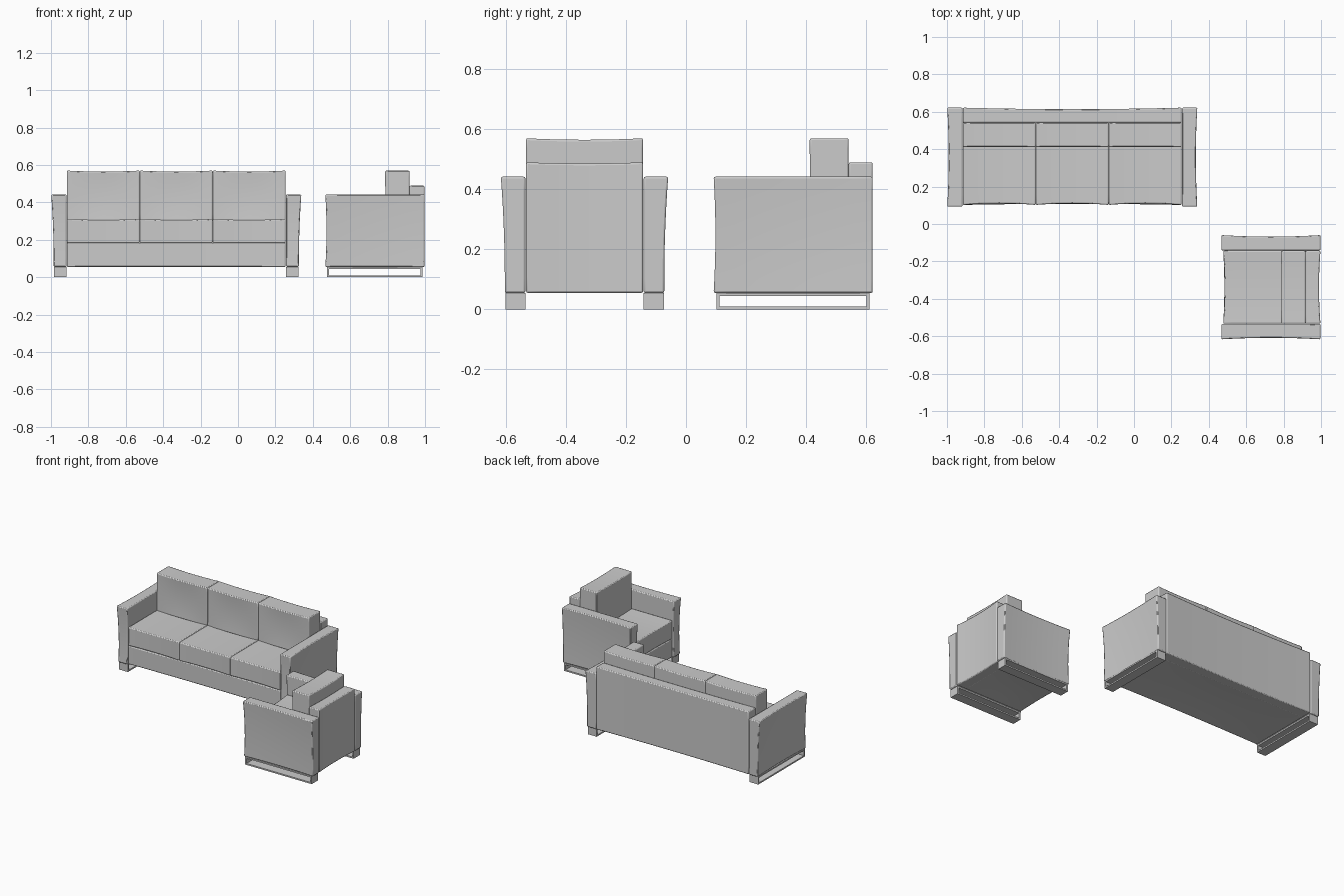
import bpy, bmesh, math
from mathutils import Matrix, Vector

if "Cube" in bpy.data.objects:
    bpy.data.objects.remove(bpy.data.objects["Cube"])

MODULE, ARM, DEPTH, FOOT = 0.39, 0.084, 0.53, 0.055


def finish(bm, name, place, bevel=0.0):
    bmesh.ops.recalc_face_normals(bm, faces=bm.faces)
    me = bpy.data.meshes.new(name)
    bm.to_mesh(me)
    bm.free()
    ob = bpy.data.objects.new(name, me)
    bpy.context.collection.objects.link(ob)
    ob.matrix_world = place
    if bevel:
        mod = ob.modifiers.new("soft_edges", 'BEVEL')
        mod.width, mod.segments, mod.limit_method = bevel, 2, 'ANGLE'
        mod.angle_limit = math.radians(50)
        bpy.ops.object.select_all(action='DESELECT')
        ob.select_set(True)
        bpy.context.view_layer.objects.active = ob
        bpy.ops.object.shade_smooth_by_angle(angle=math.radians(40))
    return ob


def block(name, lo, hi, place, shape=None, bevel=0.006):
    """Upholstered box; shape(u) returns an offset for u in -1..1 per axis."""
    bm = bmesh.new()
    bmesh.ops.create_cube(bm, size=2)
    bmesh.ops.subdivide_edges(bm, edges=bm.edges[:], cuts=7, use_grid_fill=True)
    lo, hi = Vector(lo), Vector(hi)
    for v in bm.verts:
        u = v.co.copy()
        p = Vector([(a + b) / 2 + (b - a) / 2 * c for a, b, c in zip(lo, hi, u)])
        v.co = p + (Vector(shape(u)) if shape else Vector((0, 0, 0)))
    finish(bm, name, place, bevel)


def foot_frame(name, x0, x1, place):
    """Flat bar bent to a rectangular loop."""
    bm = bmesh.new()
    y0, y1, t = 0.01, DEPTH - 0.01, 0.01
    outer = [(y0, 0), (y1, 0), (y1, FOOT), (y0, FOOT)]
    inner = [(y0 + t, t), (y1 - t, t), (y1 - t, FOOT - t), (y0 + t, FOOT - t)]
    o0, o1, i0, i1 = [[bm.verts.new((x, y, z)) for y, z in ring]
                      for ring, x in ((outer, x0), (outer, x1), (inner, x0), (inner, x1))]
    for a, b in ((o0, o1), (o1, i1), (i1, i0), (i0, o0)):
        for k in range(4):
            n = (k + 1) % 4
            bm.faces.new((a[k], a[n], b[n], b[k]))
    finish(bm, name, place)


def dip(t):
    return 1 - t * t


def seat_shape(u):
    # hollow front edge, slightly sagging top
    return (0, 0.008 * dip(u.x) * (1 - u.y) / 2, -0.006 * dip(u.x) * (1 + u.z) / 2)


def back_cushion_shape(u):
    return (0, 0.006 * dip(u.x) * dip(u.z) * (1 - u.y) / 2,
            -0.005 * dip(u.x) * (1 + u.z) / 2)


def build(prefix, seats, place):
    half = seats * MODULE / 2
    w = half + ARM
    # arms: outer side narrows downward and is hollow along its length
    for side, label in ((-1, "left"), (1, "right")):
        def arm_shape(u, s=side):
            out = (1 + s * u.x) / 2
            low = (1 - u.z) / 2
            inset = 0.013 * low + 0.004 * dip(u.z) + 0.008 * dip(u.y)
            return (-s * inset * out, 0.006 * dip(u.z) * (1 - u.y) / 2, 0)
        x0, x1 = sorted((side * (half + 0.002), side * w))
        block(f"{prefix}_{label}_arm", (x0, 0, FOOT), (x1, DEPTH, 0.442), place, arm_shape)
        x0, x1 = sorted((side * (w - 0.082), side * (w - 0.015)))
        foot_frame(f"{prefix}_{label}_foot_frame", x0, x1, place)
    # base and back panel
    block(f"{prefix}_base", (-half, 0.01, FOOT), (half, 0.46, 0.183), place,
          lambda u: (0, 0.006 * dip(u.x) * (1 - u.y) / 2,
                     0.008 * dip(u.x) * dip(u.y) * (1 - u.z) / 2))
    block(f"{prefix}_back_panel", (-half, 0.45, FOOT), (half, DEPTH, 0.49), place,
          lambda u: (0, -0.008 * dip(u.x) * (1 + u.y) / 2, -0.004 * dip(u.x) * (1 + u.z) / 2))
    # cushions
    for i in range(seats):
        x0 = -half + i * MODULE
        x1 = x0 + MODULE
        block(f"{prefix}_seat_cushion_{i + 1}", (x0, 0.01, 0.183), (x1, 0.45, 0.312),
              place, seat_shape)
        block(f"{prefix}_back_cushion_{i + 1}", (x0, 0.32, 0.303), (x1, 0.45, 0.57),
              place, back_cushion_shape)


# three-seat sofa facing front, armchair facing left
build("sofa", 3, Matrix.Translation((-0.33, 0.092, 0)))
build("armchair", 1, Matrix.Translation((0.467, -0.338, 0)) @ Matrix.Rotation(-math.pi / 2, 4, 'Z'))
